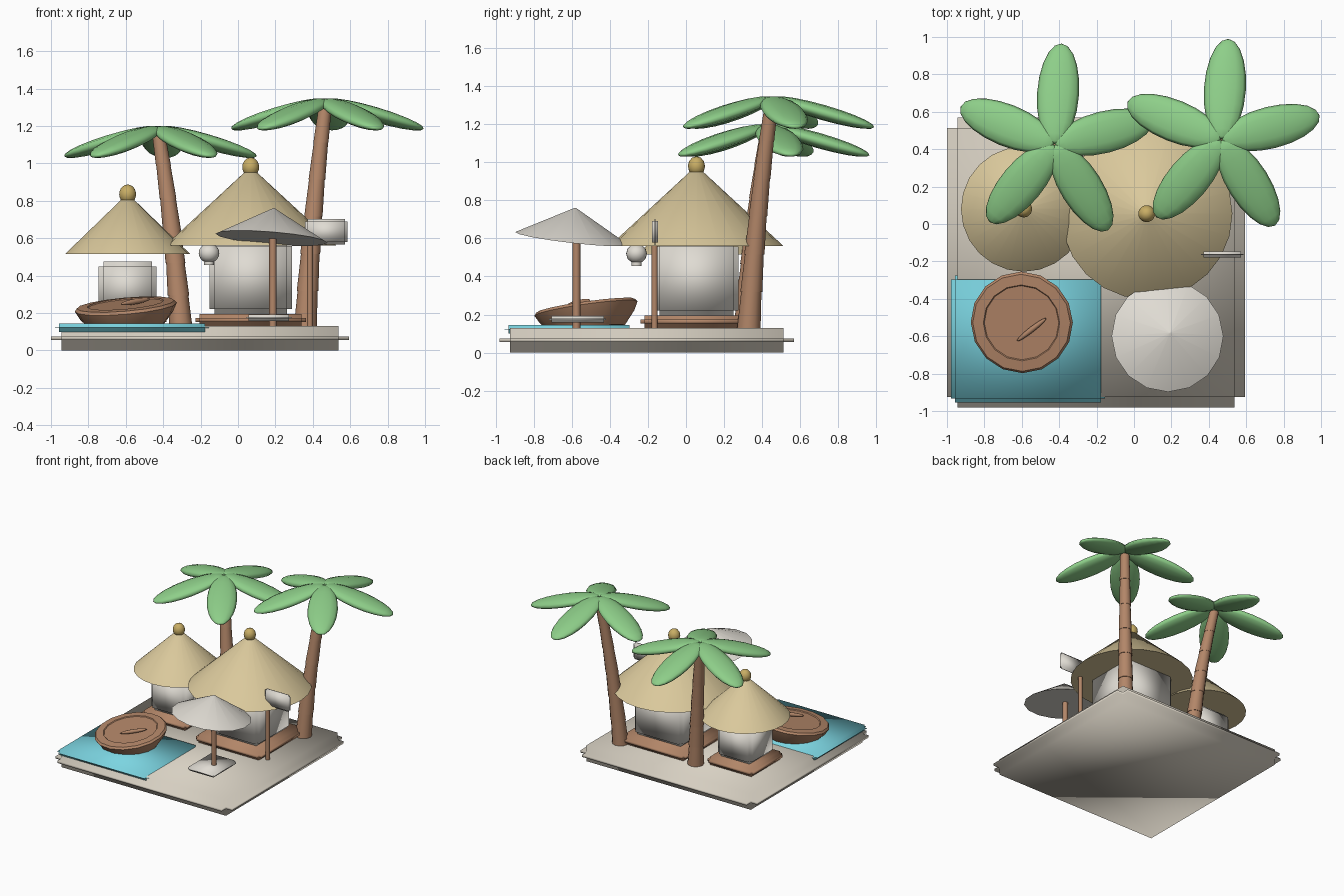
import bpy, bmesh
from math import radians, cos, sin, pi
from mathutils import Vector, Matrix, Euler

if "Cube" in bpy.data.objects:
    bpy.data.objects.remove(bpy.data.objects["Cube"])


def material(name, r, g, b):
    m = bpy.data.materials.new(name)
    m.use_nodes = True
    m.diffuse_color = (r, g, b, 1)
    bsdf = m.node_tree.nodes["Principled BSDF"]
    bsdf.inputs["Base Color"].default_value = (r, g, b, 1)
    bsdf.inputs["Roughness"].default_value = 0.8
    return m


STONE = material("pale stone", 0.68, 0.63, 0.54)
WHITE = material("warm white", 0.74, 0.71, 0.65)
WOOD = material("brown wood", 0.45, 0.24, 0.14)
THATCH = material("straw thatch", 0.70, 0.58, 0.33)
GOLD = material("golden straw", 0.58, 0.42, 0.13)
WATER = material("turquoise water", 0.20, 0.66, 0.75)
LEAF = material("leaf green", 0.27, 0.62, 0.25)


def finish(name, bm, mat, angle=None):
    """Turn a bmesh into an object; smooth fully, or only below an angle."""
    bmesh.ops.recalc_face_normals(bm, faces=bm.faces)
    me = bpy.data.meshes.new(name)
    bm.to_mesh(me)
    bm.free()
    me.materials.append(mat)
    ob = bpy.data.objects.new(name, me)
    bpy.context.collection.objects.link(ob)
    bpy.ops.object.select_all(action="DESELECT")
    bpy.context.view_layer.objects.active = ob
    ob.select_set(True)
    if angle is None:
        bpy.ops.object.shade_smooth()
    else:
        bpy.ops.object.shade_smooth_by_angle(angle=radians(angle))
    return ob


def stepped_box(name, mat, centre, size, step):
    """Box whose edges are cut back by a square step."""
    bm = bmesh.new()
    core = [s - 2 * step for s in size]
    bmesh.ops.create_cube(bm, size=1)
    bmesh.ops.scale(bm, vec=core, verts=bm.verts)
    bm.normal_update()
    normals = {f: f.normal.copy() for f in bm.faces}
    for face, n in normals.items():
        new = bmesh.ops.extrude_discrete_faces(bm, faces=[face])["faces"][0]
        bmesh.ops.translate(bm, vec=n * step, verts=new.verts)
    bmesh.ops.translate(bm, vec=centre, verts=bm.verts)
    return finish(name, bm, mat)


def ring_stack(bm, rings, sides):
    """Loft a closed surface through (centre, radius) rings."""
    loops = []
    for c, r in rings:
        loops.append([bm.verts.new(Vector(c) + Vector((r * cos(2 * pi * i / sides),
                      r * sin(2 * pi * i / sides), 0))) for i in range(sides)])
    for a, b in zip(loops, loops[1:]):
        for i in range(sides):
            j = (i + 1) % sides
            bm.faces.new((a[i], a[j], b[j], b[i]))
    bm.faces.new(loops[0])
    bm.faces.new(loops[-1])


def lathe(name, mat, profile, centre, sides=16, tilt=(0, 0), angle=45):
    """Revolve a (radius, height) profile, tilted about its base."""
    bm = bmesh.new()
    ring_stack(bm, [((0, 0, z), r) for r, z in profile], sides)
    rot = Euler((radians(tilt[0]), radians(tilt[1]), 0)).to_matrix().to_4x4()
    bm.transform(Matrix.Translation(centre) @ rot)
    return finish(name, bm, mat, angle)


def ellipsoid(name, mat, centre, radii, rot=Matrix.Identity(4)):
    bm = bmesh.new()
    bmesh.ops.create_uvsphere(bm, u_segments=12, v_segments=10, radius=1)
    # poles point along x so that leaves taper lengthwise
    bm.transform(Matrix.Translation(centre) @ rot @ Matrix.Diagonal((*radii, 1))
                 @ Matrix.Rotation(pi / 2, 4, "Y"))
    return finish(name, bm, mat)


# Ground slab and pool
stepped_box("ground_slab", STONE, (-0.203, -0.206, 0.065), (1.595, 1.55, 0.13), 0.056)
stepped_box("pool", WATER, (-0.567, -0.615, 0.122), (0.824, 0.68, 0.046), 0.022)


def hut(name, x, y, width, body_top, eave, roof_r, roof_h):
    """Hut: timber platform, plaster body, thatched cone and finial."""
    deck = width * 1.34
    stepped_box(name + "_platform", WOOD, (x, y, 0.163), (deck, deck, 0.066), 0.022)
    mid = (body_top + 0.195) / 2
    stepped_box(name + "_body", WHITE, (x, y, mid), (width, width, body_top - 0.195), 0.026)
    lathe(name + "_roof", THATCH, [(roof_r, 0), (0.025, roof_h)], (x, y, eave), 24)
    ellipsoid(name + "_finial", GOLD, (x, y, eave + roof_h + 0.02), (0.045, 0.045, 0.052))


hut("large_hut", 0.068, 0.055, 0.44, 0.585, 0.56, 0.458, 0.40)
hut("small_hut", -0.59, 0.08, 0.31, 0.475, 0.515, 0.335, 0.30)

# Lantern below the large eave
ellipsoid("lantern_globe", WHITE, (-0.155, -0.26, 0.52), (0.055, 0.055, 0.052))
lathe("lantern_foot", WHITE, [(0.027, 0), (0.027, 0.025)], (-0.155, -0.26, 0.456), 12)


def palm(name, base, top, crown_z):
    """Palm: bent trunk of stacked tapering segments and five leaves."""
    base, top = Vector(base), Vector(top)
    count = 6

    def point(t):
        p = base.lerp(top, t)
        bend = 0.6 * t + 0.4 * t * t
        return Vector((base.x + (top.x - base.x) * bend,
                       base.y + (top.y - base.y) * bend, p.z))

    bm = bmesh.new()
    for i in range(count):
        t0, t1 = i / count, (i + 1) / count
        r = 0.062 - 0.026 * t0
        ring_stack(bm, [(point(t0), r), (point(t1), r * 0.86)], 12)
    finish(name + "_trunk", bm, WOOD, 45)
    for k in range(5):
        yaw = Matrix.Rotation(radians(86 + 72 * k), 4, "Z")
        rot = yaw @ Matrix.Rotation(radians(16), 4, "Y")
        centre = Vector((top.x, top.y, crown_z)) + yaw @ Vector((0.272, 0, 0))
        ellipsoid(name + "_leaf_%d" % (k + 1), LEAF, centre, (0.28, 0.112, 0.04), rot)


palm("left_palm", (0.36, 0.33, 0.12), (0.467, 0.45, 1.31), 1.262)
palm("right_palm", (-0.305, 0.31, 0.12), (-0.425, 0.425, 1.16), 1.115)

# Round boat with a paddle, leaning in the pool
lathe("boat", WOOD, [(0.19, 0), (0.25, 0.07), (0.274, 0.115), (0.262, 0.13), (0.205, 0.134),
                     (0.2, 0.128), (0.02, 0.128)], (-0.59, -0.51, 0.118), 16, (8, -5), 35)
paddle_turn = Matrix.Rotation(radians(38), 4, "Z") @ Matrix.Rotation(radians(-8), 4, "Y")
ellipsoid("paddle", WOOD, (-0.548, -0.565, 0.262), (0.1, 0.015, 0.015), paddle_turn)

# Parasol with its foot plate
lathe("parasol_pole", WOOD, [(0.02, 0), (0.02, 0.55)], (0.187, -0.576, 0.125), 12)
lathe("parasol_canopy", WHITE, [(0.3, 0), (0.004, 0.162)], (0.179, -0.6, 0.6), 16, (-6.5, 4.6))
stepped_box("parasol_plate", WHITE, (0.165, -0.57, 0.175), (0.24, 0.3, 0.034), 0.012)

# Signpost
lathe("sign_post", WOOD, [(0.016, 0), (0.016, 0.46)], (0.385, -0.165, 0.125), 10)
stepped_box("sign_board", WHITE, (0.472, -0.163, 0.635), (0.226, 0.032, 0.137), 0.013)
